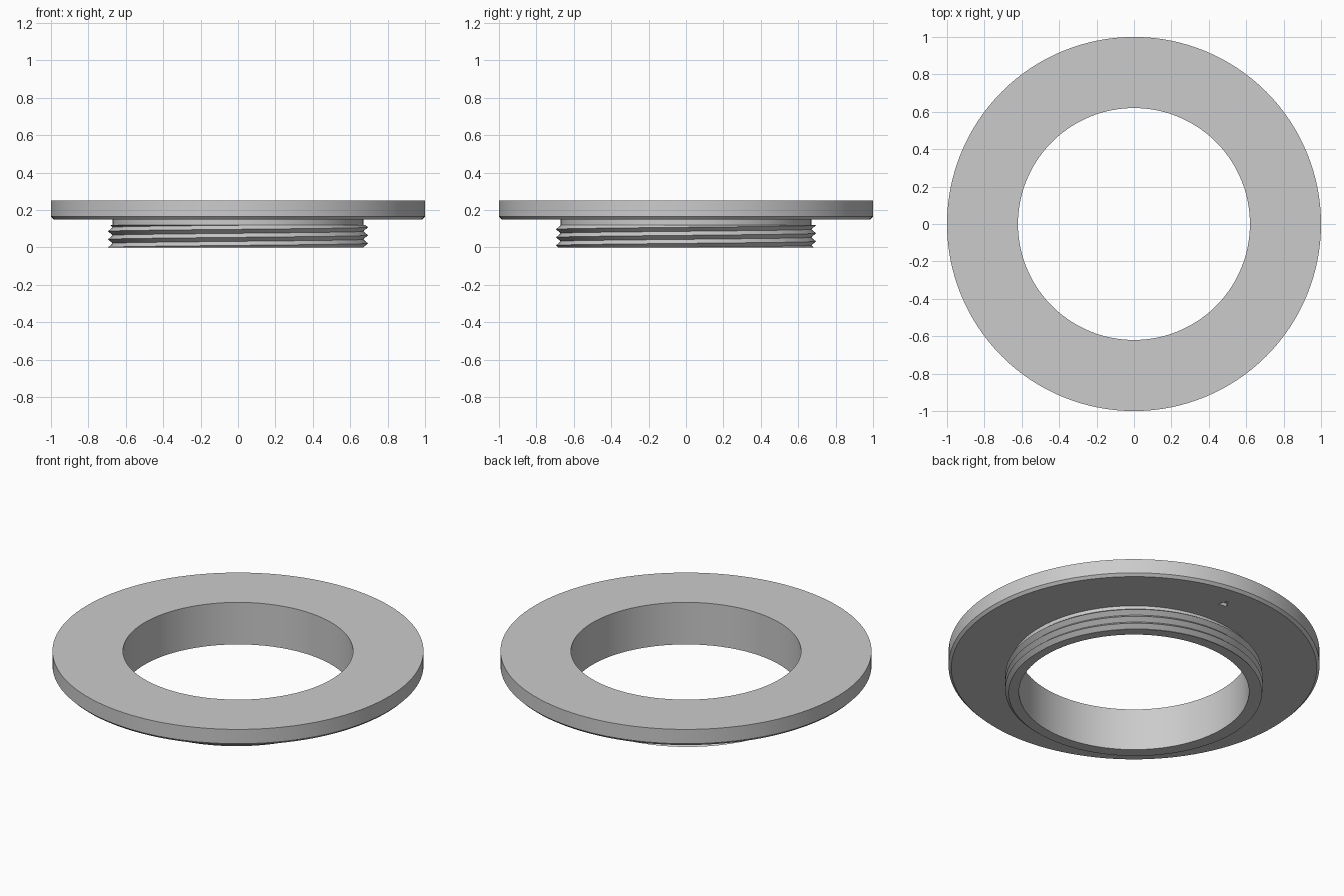
import bpy, bmesh, math
from mathutils import Vector

cube = bpy.data.objects.get("Cube")
if cube:
    bpy.data.objects.remove(cube, do_unlink=True)

SEGMENTS = 128
BORE, COLLAR, CREST = 0.62, 0.67, 0.695
PITCH, THREAD_TOP = 0.043, 0.12

metal = bpy.data.materials.new("grey_metal")
metal.use_nodes = True
grey = (0.6, 0.6, 0.6, 1)
metal.diffuse_color = grey
metal.node_tree.nodes["Principled BSDF"].inputs["Base Color"].default_value = grey


def finish(name, bm, smooth=True):
    bmesh.ops.remove_doubles(bm, verts=bm.verts, dist=1e-5)
    bmesh.ops.recalc_face_normals(bm, faces=bm.faces)
    mesh = bpy.data.meshes.new(name)
    bm.to_mesh(mesh)
    bm.free()
    mesh.materials.append(metal)
    obj = bpy.data.objects.new(name, mesh)
    bpy.context.collection.objects.link(obj)
    if smooth:
        bpy.ops.object.select_all(action='DESELECT')
        obj.select_set(True)
        bpy.context.view_layer.objects.active = obj
        bpy.ops.object.shade_smooth_by_angle(angle=math.radians(25))
    return obj


def revolve(name, profile_at):
    """Sweep a closed (radius, z) profile, which may change with the angle."""
    bm = bmesh.new()
    rings = []
    for i in range(SEGMENTS + 1):
        a = math.tau * i / SEGMENTS
        rings.append([bm.verts.new((r * math.cos(a), r * math.sin(a), z))
                      for r, z in profile_at(a)])
    for a, b in zip(rings, rings[1:]):
        for k in range(len(a)):
            n = (k + 1) % len(a)
            bm.faces.new((a[k], b[k], b[n], a[n]))
    bmesh.ops.dissolve_degenerate(bm, edges=bm.edges, dist=1e-6)
    return finish(name, bm)


# Flange with chamfered lower rim, and the plain collar beneath it
body_profile = [(BORE, 0), (COLLAR, 0), (COLLAR, 0.15), (0.985, 0.15),
                (1, 0.165), (1, 0.25), (BORE, 0.25)]
flange = revolve("flange_and_collar", lambda a: body_profile)


# Helical screw thread, cut off flat at both ends
def thread_profile(angle):
    rise = PITCH * angle / math.tau
    points = [(COLLAR - 0.005, 0)]
    for k in range(-3, 8):
        z = min(max(k * PITCH / 2 + rise, 0), THREAD_TOP)
        phase = ((z - rise) / PITCH) % 1
        points.append((COLLAR + (CREST - COLLAR) * (1 - abs(2 * phase - 1)), z))
    return points + [(COLLAR - 0.005, THREAD_TOP)]


thread = revolve("screw_thread", thread_profile)

# Small triangular index mark sunk into the underside of the flange
bm = bmesh.new()
corners = [(0.097, 0.822), (0.072, 0.875), (0.042, 0.827)]
base = bm.faces.new([bm.verts.new((x, y, 0.13)) for x, y in corners])
extruded = bmesh.ops.extrude_face_region(bm, geom=[base])["geom"]
bmesh.ops.translate(bm, vec=Vector((0, 0, 0.04)),
                    verts=[v for v in extruded if isinstance(v, bmesh.types.BMVert)])
cutter = finish("index_mark_cutter", bm, smooth=False)
cutter.hide_render = True
cutter.hide_set(True)
cut = flange.modifiers.new("index_mark", 'BOOLEAN')
cut.operation = 'DIFFERENCE'
cut.solver = 'EXACT'
cut.object = cutter
